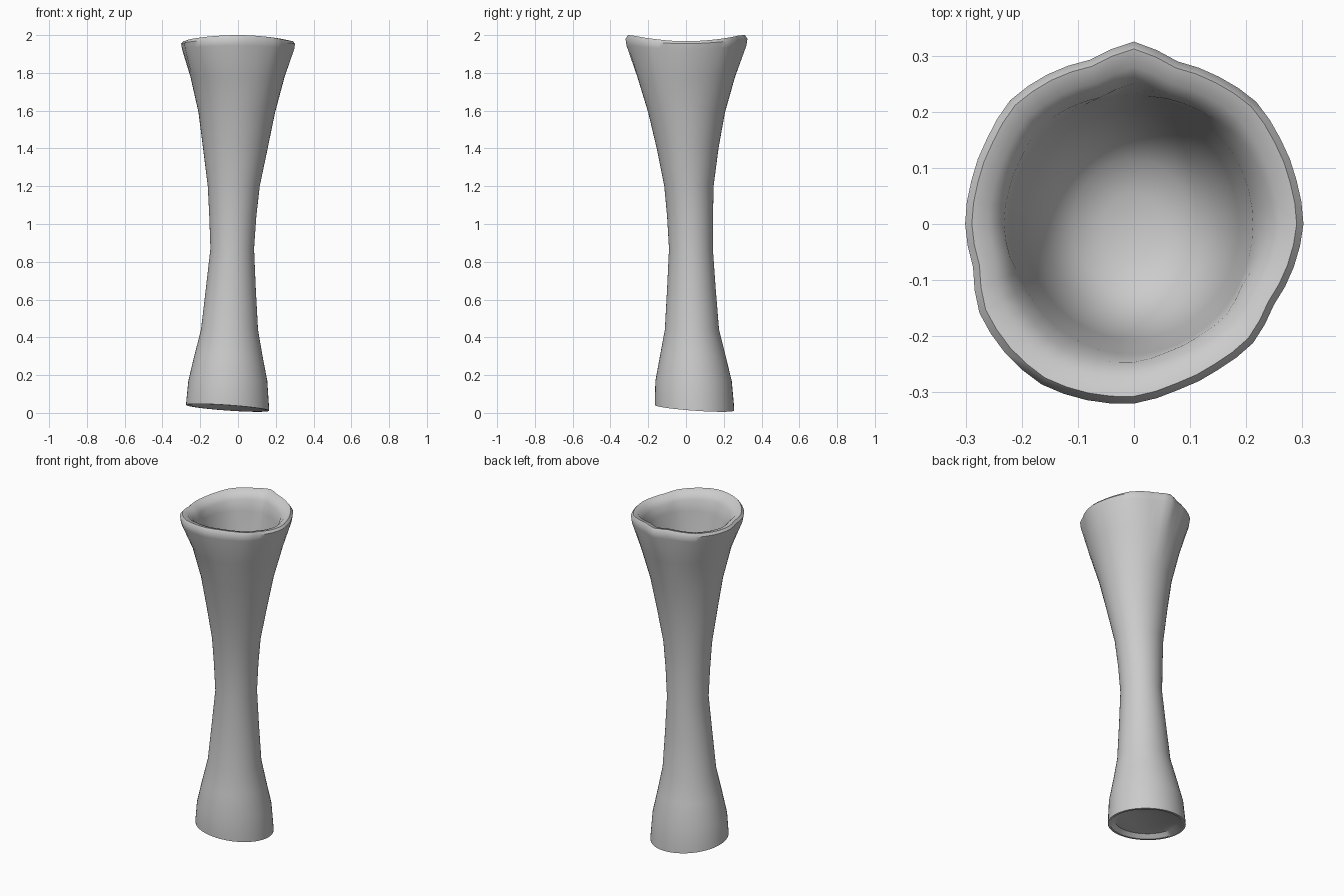
import bpy, bmesh, math

if "Cube" in bpy.data.objects:
    bpy.data.objects.remove(bpy.data.objects["Cube"])

N = 48
# Irregular rim outline: radius every 15 degrees
RIM = [.302, .30, .302, .308, .303, .30, .325, .303, .308, .312, .303, .30,
       .301, .297, .318, .325, .33, .325, .32, .306, .30, .30, .288, .295]


def rim_radius(i):
    t = i * 24 / N
    k = int(t)
    return RIM[k % 24] * (1 - t + k) + RIM[(k + 1) % 24] * (t - k)


def ellipse(bm, x0, x1, y0, y1, z, tilt=0.0):
    cx, cy, rx, ry = (x0 + x1) / 2, (y0 + y1) / 2, (x1 - x0) / 2, (y1 - y0) / 2
    ring = []
    for i in range(N):
        a = 2 * math.pi * i / N
        dx, dy = rx * math.cos(a), ry * math.sin(a)
        ring.append(bm.verts.new((cx + dx, cy + dy, z - tilt * (dx + dy))))
    return ring


def rim_loop(bm, scale, z, wave):
    ring = []
    for i in range(N):
        a = 2 * math.pi * i / N
        r = rim_radius(i) * scale
        ring.append(bm.verts.new((r * math.cos(a), r * math.sin(a),
                                  z + wave * math.sin(a) ** 2)))
    return ring


bm = bmesh.new()
rings = [
    # recessed, slanted underside
    ellipse(bm, -.235, .125, -.13, .215, .05, .07),
    ellipse(bm, -.26, .15, -.152, .24, .027, .07),
    # foot and stem, outside
    ellipse(bm, -.275, .165, -.165, .255, .027, .07),
    ellipse(bm, -.273, .163, -.165, .253, .06, .05),
    ellipse(bm, -.263, .155, -.162, .242, .17),
    ellipse(bm, -.232, .13, -.138, .21, .30),
    ellipse(bm, -.196, .106, -.112, .175, .44),
    ellipse(bm, -.17, .094, -.10, .157, .66),
    ellipse(bm, -.146, .085, -.09, .142, .87),
    ellipse(bm, -.152, .097, -.10, .143, 1.04),
    ellipse(bm, -.16, .115, -.115, .146, 1.2),
    ellipse(bm, -.185, .157, -.155, .172, 1.4),
    ellipse(bm, -.209, .196, -.2, .206, 1.59),
    ellipse(bm, -.252, .247, -.258, .26, 1.78),
    # wavy rounded lip
    rim_loop(bm, .985, 1.925, .02),
    rim_loop(bm, 1.0, 1.955, .025),
    rim_loop(bm, .96, 1.968, .032),
    rim_loop(bm, .86, 1.962, .03),
    rim_loop(bm, .77, 1.93, .022),
    # cup interior and bowl-shaped floor
    ellipse(bm, -.222, .212, -.232, .23, 1.88),
    ellipse(bm, -.195, .187, -.205, .203, 1.70),
    ellipse(bm, -.158, .15, -.172, .167, 1.52),
    ellipse(bm, -.11, .104, -.12, .116, 1.47),
    ellipse(bm, -.055, .05, -.06, .056, 1.445),
]
for a, b in zip(rings, rings[1:]):
    for i in range(N):
        j = (i + 1) % N
        bm.faces.new((a[i], a[j], b[j], b[i]))
bm.faces.new(rings[0][::-1])
bm.faces.new(rings[-1])
bmesh.ops.recalc_face_normals(bm, faces=bm.faces)

mesh = bpy.data.meshes.new("flared_goblet")
bm.to_mesh(mesh)
bm.free()
obj = bpy.data.objects.new("flared_goblet", mesh)
bpy.context.collection.objects.link(obj)
bpy.context.view_layer.objects.active = obj
obj.select_set(True)
bpy.ops.object.shade_smooth_by_angle(angle=math.radians(45))
